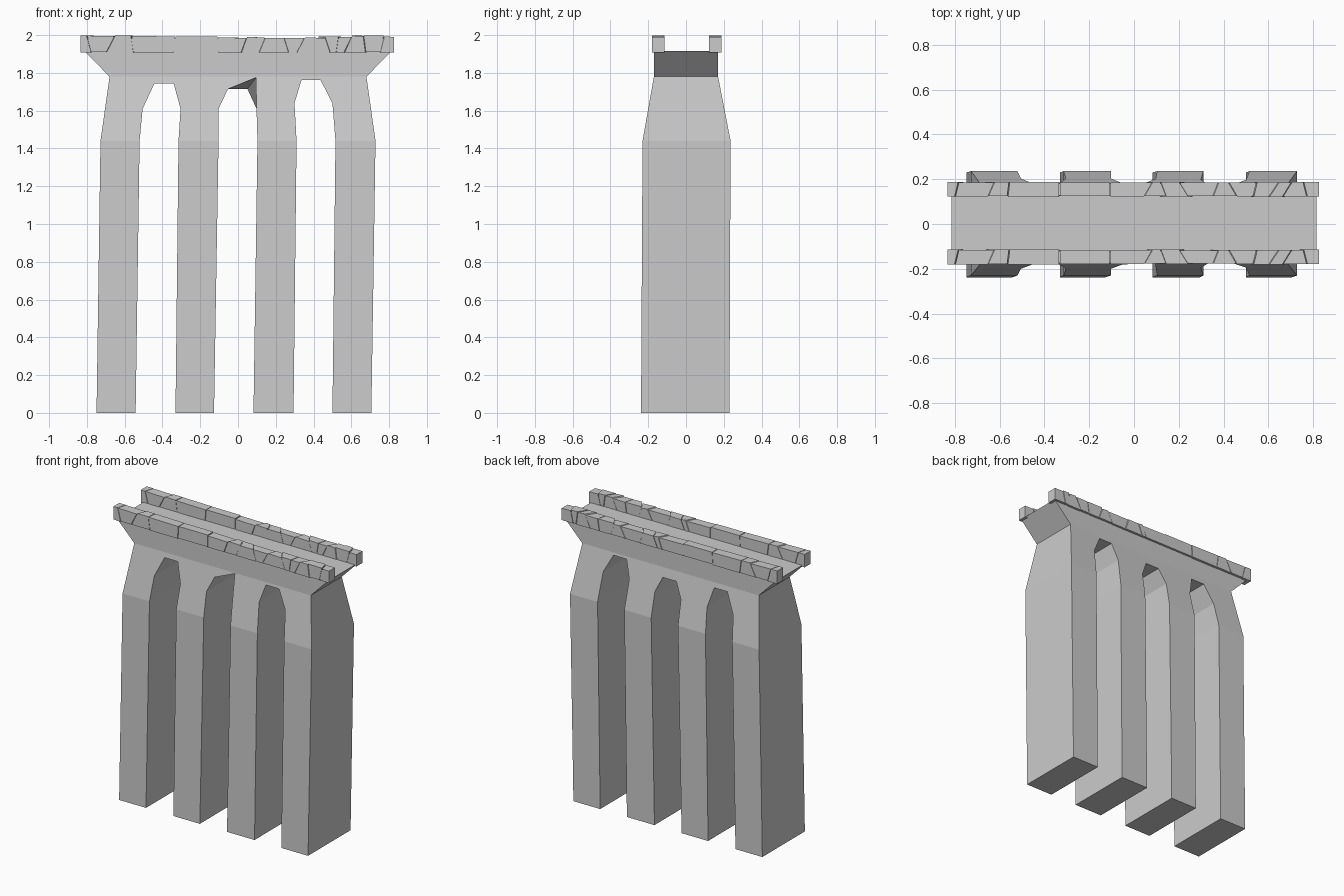
import bpy, bmesh, random

if "Cube" in bpy.data.objects:
    bpy.data.objects.remove(bpy.data.objects["Cube"])
random.seed(4)


def finish(bm, name):
    bmesh.ops.recalc_face_normals(bm, faces=bm.faces)
    me = bpy.data.meshes.new(name)
    bm.to_mesh(me)
    bm.free()
    ob = bpy.data.objects.new(name, me)
    bpy.context.collection.objects.link(ob)
    return ob


# Pier body: one front outline, thickness depends on height
DEPTH = [(0, -.238, .23), (1.44, -.23, .236), (1.78, -.17, .17), (1.92, -.17, .17)]


def depth(z, side):
    for a, b in zip(DEPTH, DEPTH[1:]):
        if z <= b[0]:
            t = (z - a[0]) / (b[0] - a[0])
            return a[1 + side] + t * (b[1 + side] - a[1 + side])


legs = [(-.749, -.542), (-.331, -.127), (.082, .294), (.5, .706)]
knees = [(-.728, -.521), (-.315, -.103), (.103, .31), (.516, .728)]
arches = [[(-.505, 1.61), (-.442, 1.745), (-.341, 1.745), (-.304, 1.61)],
          [(-.103, 1.61), (-.053, 1.715), (.05, 1.715), (.098, 1.61)],
          [(.299, 1.64), (.336, 1.762), (.437, 1.762), (.5, 1.64)]]
chip = (.05, 1.715)              # arch corner broken away on the front only

bm = bmesh.new()
cache = {}


def vert(p, side):
    if (p, side) not in cache:
        x, z = (.095, 1.775) if (p == chip and side == 0) else p
        cache[p, side] = bm.verts.new((x, depth(z, side), z))
    return cache[p, side]


band = []                        # slanted band containing the arches
outline = []
polys = []
for i, ((a, b), (c, d)) in enumerate(zip(legs, knees)):
    polys.append([(a, 0), (b, 0), (d, 1.44), (c, 1.44)])
    band += [(c, 1.44), (d, 1.44)]
    outline += [(c, 1.44), (a, 0), (b, 0), (d, 1.44)]
    if i < 3:
        band += arches[i]
        outline += arches[i]
top = [(.68, 1.78), (.815, 1.917), (-.815, 1.917), (-.68, 1.78)]
polys += [band + [top[0], top[3]], top]
outline += top
for side in (0, 1):
    for p in polys:
        bm.faces.new([vert(q, side) for q in p])
for p, q in zip(outline, outline[1:] + outline[:1]):
    bm.faces.new([vert(p, 0), vert(q, 0), vert(q, 1), vert(p, 1)])
finish(bm, "pier_body")


# Parapets: cracked stone blocks with slanted joints around a solid core
def hexa(bm, x0, x1, y0, y1, z0, z1, s0=(0, 0), s1=(0, 0), drop=0):
    v = []
    for z, k in ((z0, -1), (z1, 1)):
        for y, m in ((y0, -1), (y1, 1)):
            for x, s in ((x0, s0), (x1, s1)):
                zz = z - drop if (k > 0 and x == x1) else z
                v.append(bm.verts.new((x + s[0] * k + s[1] * m, y, zz)))
    for f in ((0, 1, 3, 2), (4, 5, 7, 6), (0, 1, 5, 4), (2, 3, 7, 6), (0, 2, 6, 4), (1, 3, 7, 5)):
        bm.faces.new([v[i] for i in f])


# joint position, slant over height, slant over width
joints = [(-.836, 0, 0), (-.78, -.012, .008), (-.66, .022, .014), (-.555, -.006, .004),
          (-.335, .003, 0), (-.107, 0, 0), (.05, .014, .018), (.115, .016, -.012),
          (.235, -.012, -.02), (.345, .02, .012), (.455, -.014, -.018), (.535, .006, .008),
          (.605, .02, .022), (.69, -.006, .02), (.755, .01, -.008), (.828, 0, 0)]
tops = [1.998, 1.997, 1.998, 1.996, 1.993, 1.988, 1.990, 1.986,
        1.985, 1.988, 1.993, 1.991, 1.997, 1.998, 1.992]

bm = bmesh.new()
hexa(bm, -.83, .822, -.027, .027, 1.914, 1.981)
for (xa, za, ya), (xb, zb, yb), t in zip(joints, joints[1:], tops):
    g = .002
    j = [random.uniform(0, .004) for _ in range(3)]
    hexa(bm, xa + g, xb - g, -.034 + j[0], .033 - j[1], 1.906 + j[2], t,
         (za, ya), (zb, yb), random.uniform(0, .004))
front = finish(bm, "front_parapet")
front.location.y = -.147
back = front.copy()
back.name = "back_parapet"
back.location.y = .155
bpy.context.collection.objects.link(back)
